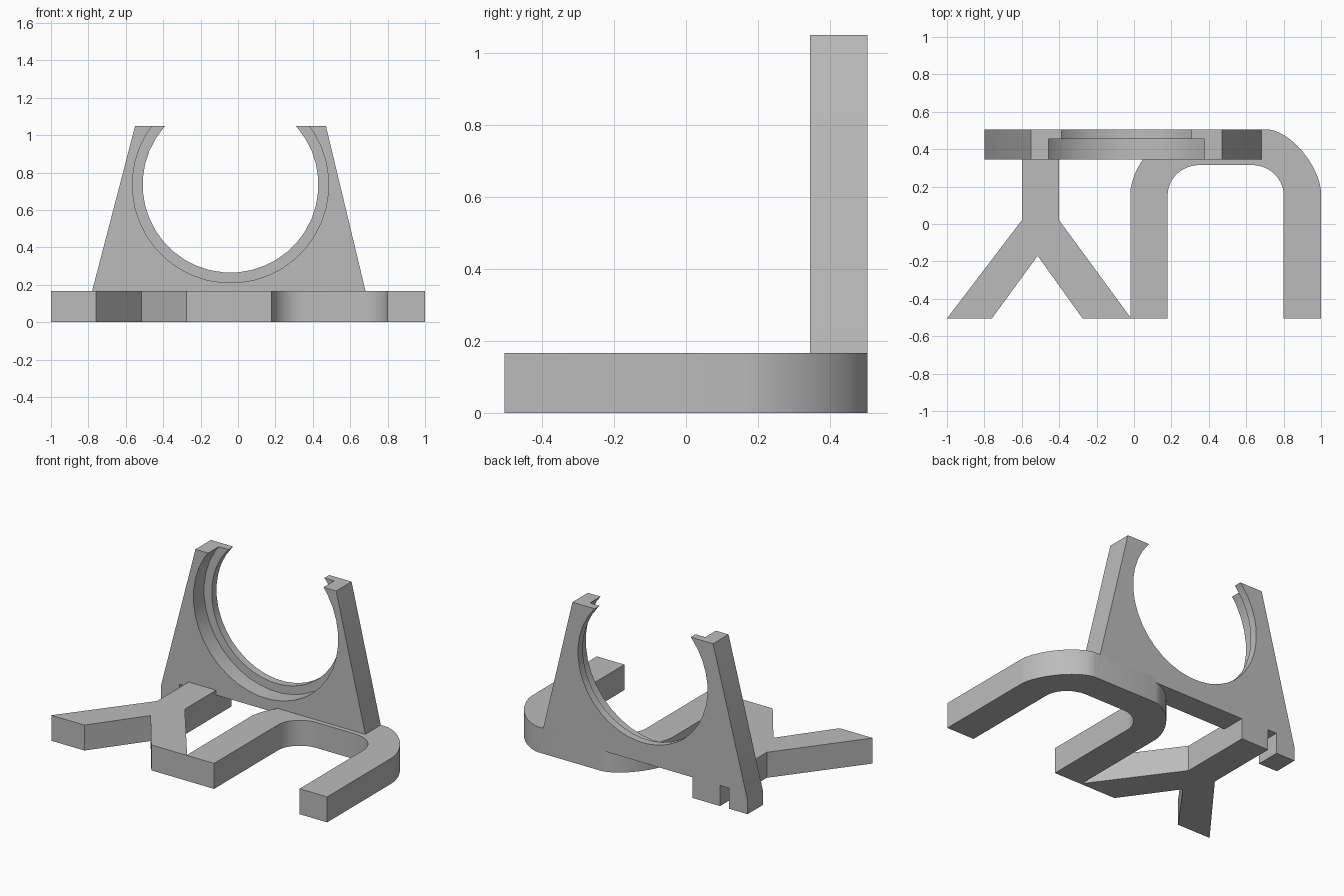
import bpy, bmesh
from math import sin, cos, pi, radians
from mathutils import Vector

cube = bpy.data.objects.get("Cube")
if cube:
    bpy.data.objects.remove(cube, do_unlink=True)

grey = bpy.data.materials.new("plain_grey")
grey.use_nodes = True
grey.diffuse_color = (0.5, 0.5, 0.5, 1)
grey.node_tree.nodes["Principled BSDF"].inputs["Base Color"].default_value = (0.5, 0.5, 0.5, 1)

BASE_H = 0.167                # thickness of the base legs
FRONT, BACK = 0.345, 0.505    # depth range of the upright plate


def prism(name, outline, depth):
    """Extrude a closed outline of 3D points along the depth vector."""
    bm = bmesh.new()
    face = bm.faces.new([bm.verts.new(p) for p in outline])
    new = bmesh.ops.extrude_face_region(bm, geom=[face])["geom"]
    bmesh.ops.translate(bm, vec=Vector(depth),
                        verts=[v for v in new if isinstance(v, bmesh.types.BMVert)])
    bmesh.ops.recalc_face_normals(bm, faces=bm.faces)
    mesh = bpy.data.meshes.new(name)
    bm.to_mesh(mesh)
    bm.free()
    mesh.materials.append(grey)
    obj = bpy.data.objects.new(name, mesh)
    bpy.context.collection.objects.link(obj)
    return obj


def select(obj):
    bpy.ops.object.select_all(action="DESELECT")
    obj.select_set(True)
    bpy.context.view_layer.objects.active = obj


def smooth(obj):
    select(obj)
    bpy.ops.object.shade_smooth_by_angle(angle=radians(30))


def corner(cx, cy, rx, ry, power, steps=14):
    """Rounded corner from the side (+x) to the back (+y)."""
    angles = [pi / 2 * i / steps for i in range(steps + 1)]
    return [(cx + rx * cos(a) ** (2 / power) if i < steps else cx,
             cy + ry * sin(a) ** (2 / power)) for i, a in enumerate(angles)]


# Forked foot: straight stem splitting into two splayed legs
fork = [(-0.6, BACK), (-0.6, 0.02), (-1, -0.505), (-0.76, -0.505), (-0.515, -0.17),
        (-0.275, -0.505), (-0.015, -0.505), (-0.4, 0.02), (-0.4, BACK)]
prism("forked_foot", [(x, y, 0) for x, y in fork], (0, 0, BASE_H))

# Arched foot: two parallel legs joined by a rounded bend
MID = 0.49
outer = [(1, -0.505)] + corner(0.72, 0.17, 0.28, BACK - 0.17, 1.6)
inner = [(0.80, -0.505)] + corner(0.63, 0.155, 0.17, 0.16, 2)


def mirrored(points):
    return [(2 * MID - x, y) for x, y in reversed(points)]


arch = outer + mirrored(outer) + mirrored(inner)[::-1] + inner[::-1]
smooth(prism("arched_foot", [(x, y, 0) for x, y in arch], (0, 0, BASE_H)))

# Upright plate: tapered sides, short feet below its lower edge
profile = [(0.70, 0), (0.70, 0.09), (0.47, 1.05), (-0.55, 1.05), (-0.80, 0.09),
           (-0.80, 0), (-0.664, 0), (-0.664, 0.135), (0.56, 0.135), (0.56, 0)]
plate = prism("upright_plate", [(x, FRONT, z) for x, z in profile], (0, BACK - FRONT, 0))

# Round opening, wider in front so that a thin lip stays at the back
for radius, end in ((0.525, 0.455), (0.47, 0.7)):
    ring = [(-0.04 + radius * cos(2 * pi * (i + 0.5) / 40), 0.2,
             0.735 + radius * sin(2 * pi * (i + 0.5) / 40)) for i in range(40)]
    cutter = prism("opening_cutter", ring, (0, end - 0.2, 0))
    cutter.hide_render = True
    cut = plate.modifiers.new("opening", "BOOLEAN")
    cut.operation = "DIFFERENCE"
    cut.solver = "EXACT"
    cut.object = cutter
    select(plate)
    bpy.ops.object.modifier_apply(modifier=cut.name)
    bpy.data.objects.remove(cutter, do_unlink=True)
smooth(plate)
